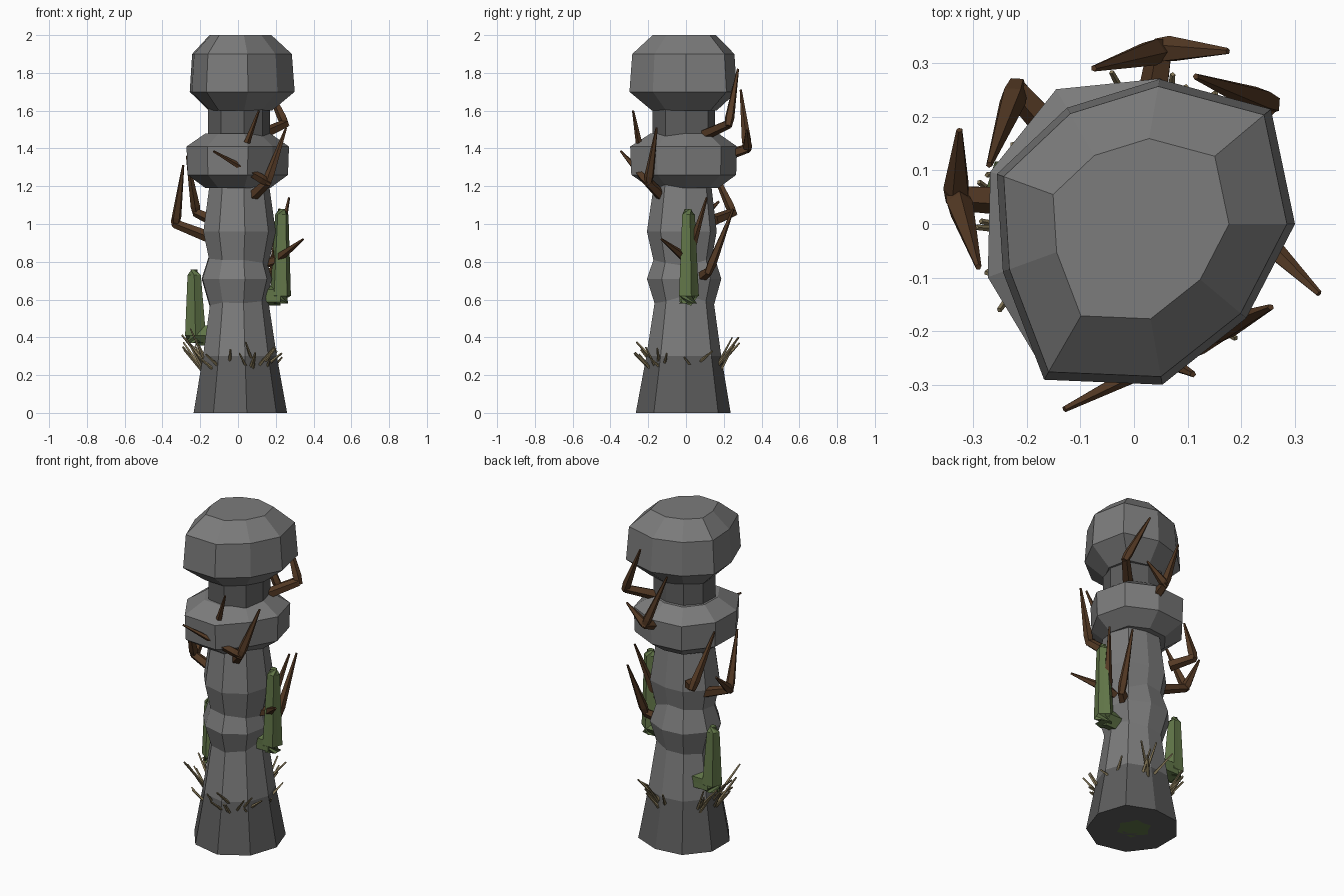
import bpy, bmesh, math, random
from mathutils import Vector

if "Cube" in bpy.data.objects:
    bpy.data.objects.remove(bpy.data.objects["Cube"])

random.seed(4)


def material(name, rgb):
    m = bpy.data.materials.new(name)
    m.diffuse_color = (*rgb, 1)
    m.use_nodes = True
    m.node_tree.nodes["Principled BSDF"].inputs["Base Color"].default_value = m.diffuse_color
    return m


ROCK = material("rock", (0.2, 0.2, 0.2))
DARK = material("dark_rock", (0.11, 0.11, 0.11))
WOOD = material("wood", (0.09, 0.042, 0.018))
GREEN = material("cactus_green", (0.12, 0.18, 0.065))
STRAW = material("straw", (0.24, 0.19, 0.1))


def skin(name, rings_list, mat):
    """Object from one or more stacks of rings, each stack skinned and capped."""
    bm = bmesh.new()
    for rings in rings_list:
        vs = [[bm.verts.new(p) for p in ring] for ring in rings]
        n = len(vs[0])
        for a, b in zip(vs, vs[1:]):
            for i in range(n):
                j = (i + 1) % n
                bm.faces.new((a[i], a[j], b[j], b[i]))
        bm.faces.new(vs[0][::-1])
        bm.faces.new(vs[-1])
    bmesh.ops.recalc_face_normals(bm, faces=bm.faces)
    me = bpy.data.meshes.new(name)
    bm.to_mesh(me)
    bm.free()
    me.materials.append(mat)
    ob = bpy.data.objects.new(name, me)
    bpy.context.collection.objects.link(ob)
    return ob


def rock(name, radii, profile, mat=ROCK):
    """Irregular nine-sided stone: profile holds (height, scale)."""
    rings = [[(r * s * math.cos(math.tau * i / 9), r * s * math.sin(math.tau * i / 9), z)
              for i, r in enumerate(radii)] for z, s in profile]
    return skin(name, [rings], mat)


def tube(points, radii, n=5, rib=1.0):
    """Rings of a tapered tube along a path; rib < 1 pulls in every other corner."""
    pts = [Vector(p) for p in points]
    rings = []
    for k, p in enumerate(pts):
        a = (p - pts[k - 1]).normalized() if k else Vector()
        b = (pts[k + 1] - p).normalized() if k + 1 < len(pts) else Vector()
        q = (a + b).to_track_quat('Z', 'Y')
        ring = []
        for i in range(n):
            t = math.tau * i / n
            r = radii[k] * (rib if i % 2 else 1)
            ring.append(p + q @ Vector((r * math.cos(t), r * math.sin(t), 0)))
        rings.append(ring)
    return rings


# Stone column
foot = [0.26, 0.265, 0.24, 0.25, 0.25, 0.25, 0.26, 0.27, 0.265]
rock("column_foot", foot, [(0, 1), (0.3, 0.79)], DARK)
rock("lower_shaft", foot, [(0.3, 0.79), (0.66, 0.58)])
rock("middle_bulge", [0.18, 0.2, 0.19, 0.2, 0.205, 0.2, 0.2, 0.21, 0.2],
     [(0.55, 0.76), (0.71, 1), (0.86, 0.75)])
rock("upper_shaft", [0.2, 0.2, 0.165, 0.18, 0.19, 0.195, 0.2, 0.21, 0.21],
     [(0.76, 0.78), (0.96, 1), (1.24, 0.8)])
rock("collar", [0.27, 0.29, 0.275, 0.29, 0.285, 0.29, 0.325, 0.3, 0.24],
     [(1.19, 0.63), (1.26, 0.98), (1.41, 1), (1.48, 0.63)])
rock("neck", [0.17, 0.18, 0.155, 0.16, 0.165, 0.17, 0.18, 0.18, 0.17],
     [(1.4, 1), (1.65, 1)], DARK)
rock("cap", [0.3, 0.333, 0.274, 0.25, 0.272, 0.26, 0.335, 0.304, 0.273],
     [(1.6, 0.6), (1.7, 1), (1.9, 0.95), (2.0, 0.59)])

# Ribbed cactus: trunk hidden in the stone, two arms outside it
skin("cactus_trunk", [tube([(0, 0, 0), (0, 0, 1.1)], [0.1, 0.07], 12, 0.8)], GREEN)
for name, y, x0, x1, z, top in (("right_cactus_arm", 0.01, 0.08, 0.225, 0.62, 1.08),
                                ("left_cactus_arm", 0.07, -0.08, -0.225, 0.41, 0.76)):
    s = 1 if x1 > 0 else -1
    across = tube([(x0, y, z), (x1, y, z)], [0.055, 0.055], 10, 0.8)
    up = tube([(x1, y, z - 0.04), (x1, y, z), (x1 + s * 0.007, y, top - 0.03),
               (x1 + s * 0.007, y, top)], [0.05, 0.058, 0.037, 0.02], 10, 0.8)
    skin(name, [across, up], GREEN)

# Dead branches: root, elbow, then one or two pointed twigs
branches = {
    "left_branch": ((-0.15, 0.04, 0.93), (-0.33, 0.05, 1.0),
                    [(-0.29, -0.08, 1.31), (-0.325, 0.175, 1.12)]),
    "back_left_branch": ((-0.13, 0.15, 1.02), (-0.22, 0.25, 1.06), [(-0.27, 0.11, 1.36)]),
    "right_branch": ((0.1, 0.01, 0.78), (0.2, 0.01, 0.81),
                     [(0.345, -0.13, 0.92), (0.27, 0.11, 1.14)]),
    "right_back_branch": ((0.12, 0.07, 0.71), (0.19, 0.12, 0.75), [(0.22, 0.25, 1.08)]),
    "upper_back_right_branch": ((0.12, 0.09, 1.47), (0.25, 0.225, 1.53), [(0.115, 0.275, 1.82)]),
    "upper_back_branch": ((0.03, 0.2, 1.36), (0.05, 0.325, 1.4),
                          [(-0.075, 0.29, 1.71), (0.175, 0.322, 1.5)]),
    "front_right_branch": ((0.07, -0.12, 1.14), (0.155, -0.2, 1.22),
                           [(0.255, -0.155, 1.51), (-0.13, -0.345, 1.385)]),
    "front_branch": ((0, -0.12, 1.25), (-0.01, -0.22, 1.28), [(0.11, -0.28, 1.6)]),
}
for name, (root, elbow, tips) in branches.items():
    parts = [tube([root, elbow], [0.032, 0.025])]
    for tip in tips:
        e, t = Vector(elbow), Vector(tip)
        back = e - (t - e).normalized() * 0.015
        parts.append(tube([back, e.lerp(t, 0.12), t], [0.02, 0.026, 0.006]))
    skin(name, parts, WOOD)

# Dry grass tufts round the foot
tufts = [(20, 0.08, 2), (75, 0.13, 5), (150, 0.13, 4), (192, 0.15, 6), (245, 0.09, 3), (300, 0.12, 6), (330, 0.08, 2)]
for k, (deg, size, count) in enumerate(tufts):
    blades = []
    for i in range(count):
        a = math.radians(deg + random.uniform(-12, 12))
        b = a + random.uniform(-0.35, 0.35)
        z = random.uniform(0.2, 0.27)
        r = 0.19 + size * random.uniform(0.5, 0.8)
        blades.append(tube([(0.18 * math.cos(a), 0.18 * math.sin(a), z),
                            (r * math.cos(b), r * math.sin(b), z + size * random.uniform(0.8, 1.2))],
                           [0.01, 0.005], 4))
    skin(f"grass_tuft_{k + 1}", blades, STRAW)
